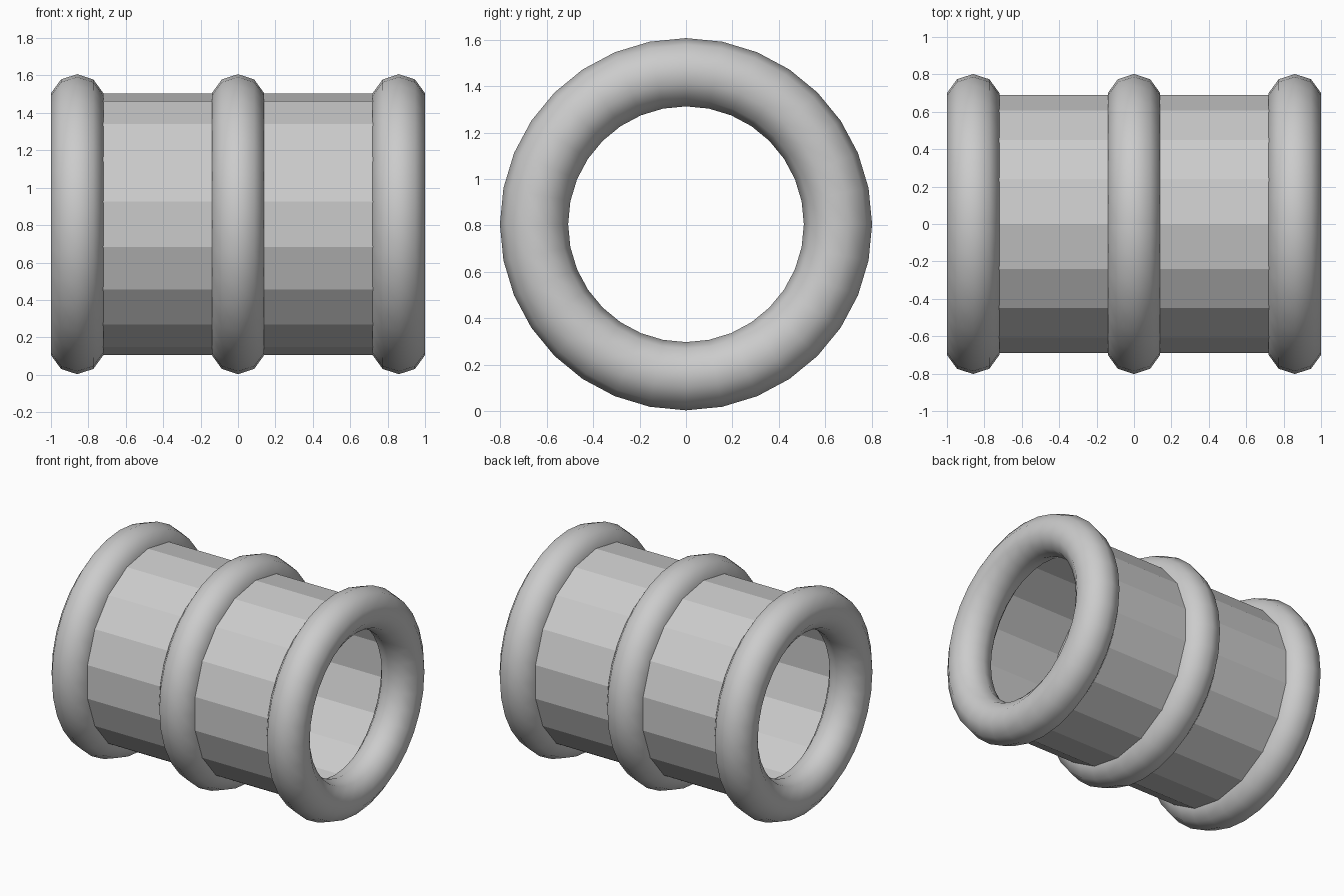
import bpy
import math

cube = bpy.data.objects.get("Cube")
if cube:
    bpy.data.objects.remove(cube, do_unlink=True)

AXIS_Z = 0.805
RING_X = 0.86

grey = bpy.data.materials.new("light grey")
grey.use_nodes = True
colour = (0.6, 0.6, 0.6, 1)
grey.diffuse_color = colour
grey.node_tree.nodes["Principled BSDF"].inputs["Base Color"].default_value = colour


def finish(name):
    obj = bpy.context.object
    obj.name = name
    obj.data.materials.append(grey)
    return obj


# Open faceted sleeve along x, with its ends hidden inside the outer rings
bpy.ops.mesh.primitive_cylinder_add(
    vertices=18, radius=0.70, depth=2 * RING_X, end_fill_type='NOTHING',
    location=(0, 0, AXIS_Z), rotation=(math.pi / 2, 0, math.pi / 2))
finish("sleeve")
bpy.ops.object.shade_flat()

# Three rounded rings around the sleeve
for name, x in (("right_ring", -RING_X), ("middle_ring", 0), ("left_ring", RING_X)):
    bpy.ops.mesh.primitive_torus_add(
        major_segments=32, minor_segments=10, major_radius=0.655,
        minor_radius=0.147, location=(x, 0, AXIS_Z), rotation=(0, math.pi / 2, 0))
    finish(name)
    bpy.ops.object.shade_smooth()
